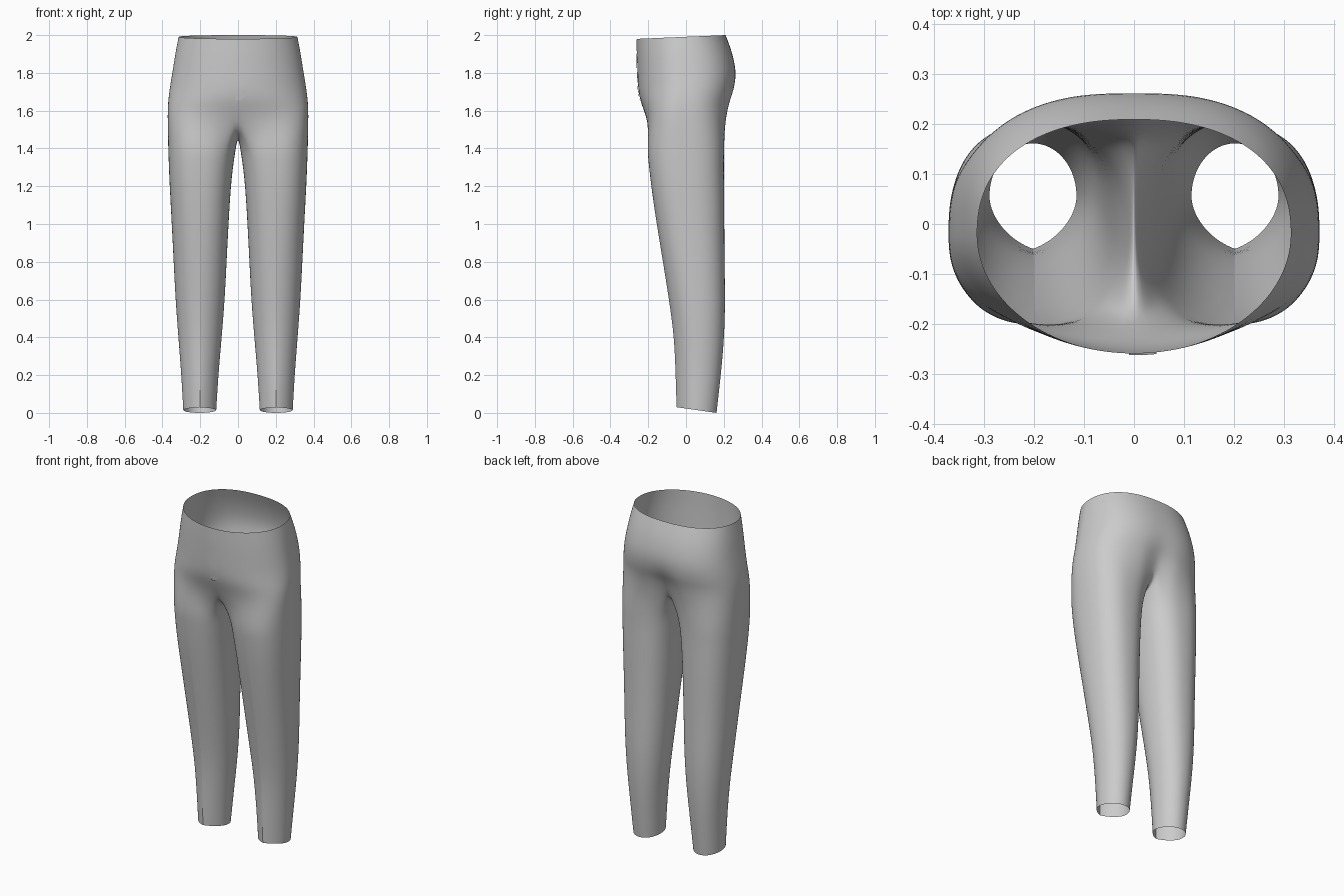
import bpy, bmesh, math

if "Cube" in bpy.data.objects:
    bpy.data.objects.remove(bpy.data.objects["Cube"])

grey = bpy.data.materials.new("grey cloth")
grey.use_nodes = True
grey.diffuse_color = (0.6, 0.6, 0.6, 1)
grey.node_tree.nodes["Principled BSDF"].inputs["Base Color"].default_value = (0.6, 0.6, 0.6, 1)

N = 40                  # points round a leg
BACK, FRONT = 25, 35    # ring indices where the inner thigh meets the centre seam
HALF = N - FRONT + BACK  # steps round half of the hips

# Leg sections: z, inner x, outer x, front y, back y
LEG = [(0.0, .115, .29, -.05, .162), (.2, .104, .30, -.055, .185),
       (.4, .086, .316, -.062, .203), (.6, .07, .331, -.09, .208),
       (.8, .06, .341, -.122, .204), (1.0, .05, .351, -.155, .203),
       (1.2, .038, .362, -.185, .202), (1.32, .024, .367, -.198, .2),
       (1.41, .01, .37, -.207, .203)]

# Hip sections: front z, back z, half width, front y, back y, front power, back power, seat cleft
HIP = [(1.57, 1.62, .374, -.21, .228, 2.8, 2.6, .035),
       (1.65, 1.68, .369, -.243, .25, 2.2, 2.5, .015),
       (1.72, 1.74, .36, -.254, .263, 2.0, 2.5, .004),
       (1.8, 1.81, .347, -.257, .266, 2.0, 2.5, 0),
       (1.9, 1.91, .332, -.26, .245, 2.0, 2.4, 0),
       (1.98, 2.0, .315, -.26, .21, 2.0, 2.3, 0)]

# Centre seam under the crotch, front to back: y, z
SEAM = [(-.16, 1.515), (-.11, 1.475), (-.06, 1.457), (-.01, 1.455), (.04, 1.462),
        (.08, 1.48), (.115, 1.505), (.145, 1.535), (.17, 1.57)]


def power(v, n):
    return math.copysign(abs(v) ** (2 / n), v)


def leg_point(row, i):
    z, x0, x1, yf, yb = row
    a = 2 * math.pi * i / N
    n = 2 + 0.3 * z
    w, cy = (x1 - x0) / 2, (yf + yb) / 2
    peak = 0.03 * max(0, 1 - z / 1.25)          # pressed crease on the front
    dx = w * power(math.sin(a), n)
    c = power(math.cos(a), n)
    if c > 0:
        y = cy - (cy - yf - peak) * c - peak * max(0, 1 - abs(dx) / w)
    else:
        y = cy - (yb - cy) * c
    if z == 0:                                  # hem rises toward the front
        z = 0.03 * (yb - y) / (yb - yf)
    return ((x0 + x1) / 2 + dx, y, z)


def hip_point(row, i):
    zf, zb, w, yf, yb, nf, nb, cleft = row
    a = math.pi * i / HALF
    c, cy = math.cos(a), -0.02
    n = nf if c > 0 else nb
    x = 0 if i in (0, HALF) else w * power(math.sin(a), n)
    y = cy - (cy - yf if c > 0 else yb - cy) * power(c, n)
    if c < 0:
        y -= cleft * math.exp(-(x / 0.07) ** 2)
    return (x, y, zf + (zb - zf) * (y - yf) / (yb - yf))


def make_object(name, bm, mods):
    for f in bm.faces:
        f.smooth = True
    mesh = bpy.data.meshes.new(name)
    bm.to_mesh(mesh)
    bm.free()
    mesh.materials.append(grey)
    ob = bpy.data.objects.new(name, mesh)
    bpy.context.collection.objects.link(ob)
    if "MIRROR" in mods:
        m = ob.modifiers.new("mirror", "MIRROR")
        m.use_clip = True
        m.merge_threshold = 0.0005
    if "SUBSURF" in mods:
        s = ob.modifiers.new("smooth", "SUBSURF")
        s.levels = s.render_levels = 2
    return ob


# Trousers: one leg and half of the hips, mirrored
bm = bmesh.new()
crease = bm.edges.layers.float.new("crease_edge")
rings = [[bm.verts.new(leg_point(r, i)) for i in range(N)] for r in LEG]
hips = [[bm.verts.new(hip_point(r, i)) for i in range(HALF + 1)] for r in HIP]
seam = [bm.verts.new((0, y, z)) for y, z in SEAM]

# Ring joining the leg to the hips: outer arc from the hips, inner arc along the seam
joint = [None] * N
for i, v in enumerate(hips[0]):
    joint[(FRONT + i) % N] = v
for j, v in enumerate(seam):
    joint[FRONT - 1 - j] = v
rings.append(joint)

for low, high in zip(rings, rings[1:]):
    for i in range(N):
        k = (i + 1) % N
        bm.faces.new((low[i], low[k], high[k], high[i]))
for low, high in zip(hips, hips[1:]):
    for i in range(HALF):
        bm.faces.new((low[i], low[i + 1], high[i + 1], high[i]))

# Pressed front crease stays sharp up to the thigh
for low, high in zip(rings[:6], rings[1:7]):
    e = bm.edges.get((low[0], high[0]))
    e[crease] = 0.9
    e.smooth = False
make_object("trousers", bm, ("MIRROR", "SUBSURF"))


# Fly flap: thin strip following the front of the hips
def front_y(x, z):
    for a, b in zip(HIP, HIP[1:]):
        if z <= b[0]:
            break
    t = (z - a[0]) / (b[0] - a[0])
    w, yf = (a[k] + t * (b[k] - a[k]) for k in (2, 3))
    return -0.02 + (yf + 0.02) * math.sqrt(1 - (x / w) ** 2)


bm = bmesh.new()
ROWS, COLS = 12, 4
grid = []
for r in range(ROWS + 1):
    row = []
    for c in range(COLS + 1):
        s = c / COLS
        x = -0.01 + 0.055 * s
        bottom = 1.655 + 0.03 * s ** 3          # rounded lower corner
        z = bottom + (1.978 - bottom) * r / ROWS
        row.append(bm.verts.new((x, front_y(x, z) - 0.003, z)))
    grid.append(row)
for low, high in zip(grid, grid[1:]):
    for c in range(COLS):
        bm.faces.new((low[c], low[c + 1], high[c + 1], high[c]))
make_object("fly_flap", bm, ())
